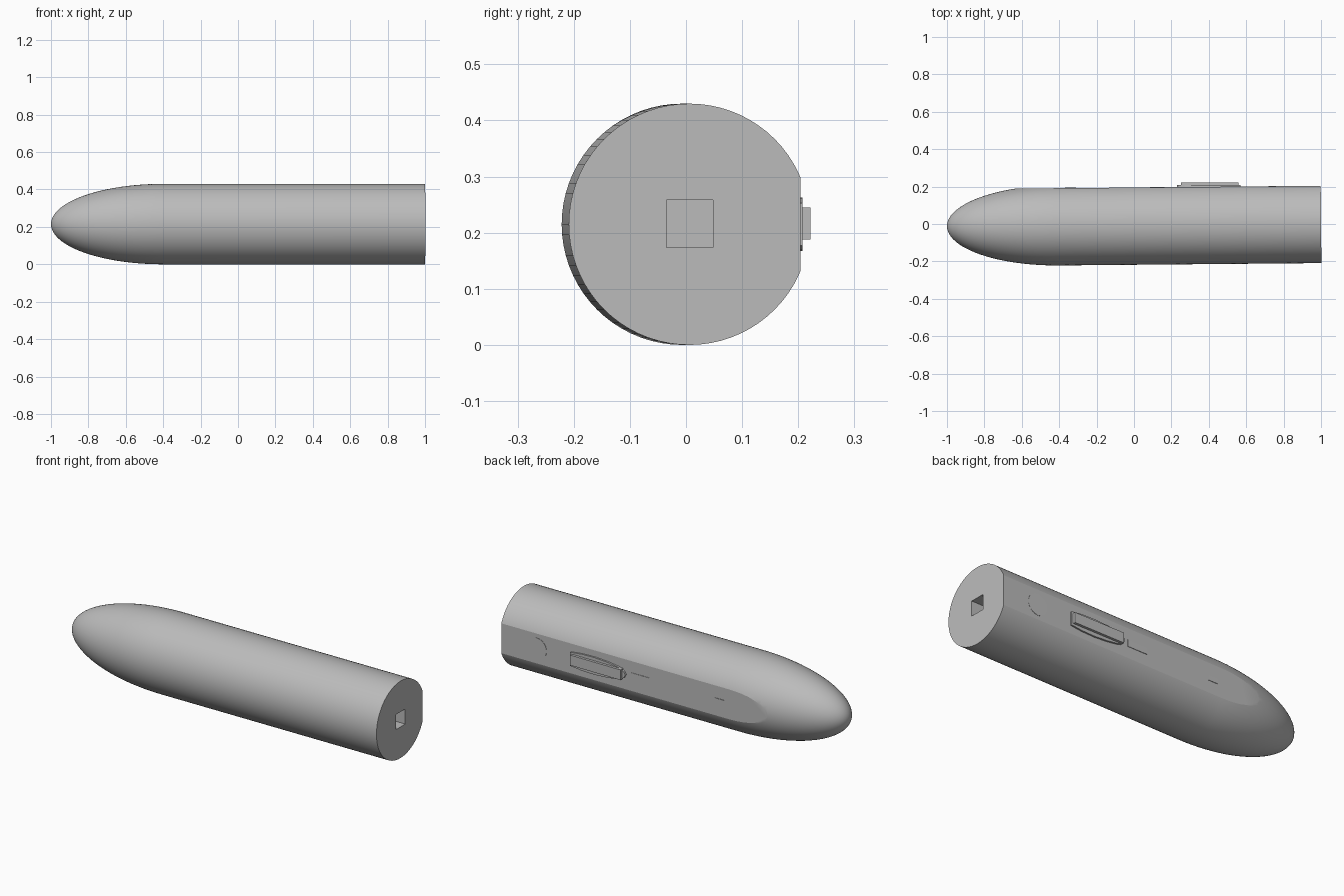
import bpy, bmesh, math
from mathutils import Vector

cube = bpy.data.objects.get("Cube")
if cube:
    bpy.data.objects.remove(cube, do_unlink=True)

R = 0.215          # body radius, also the height of its axis
FLAT = 0.198       # distance of the rear flat from the axis
SHOULDER = -0.4    # where the nose begins
TILT = 0.009       # slight yaw of the body

grey = bpy.data.materials.new("plain grey")
grey.use_nodes = True
colour = (0.5, 0.5, 0.5, 1)
grey.diffuse_color = colour
grey.node_tree.nodes["Principled BSDF"].inputs["Base Color"].default_value = colour


def make(name, bm):
    bmesh.ops.recalc_face_normals(bm, faces=bm.faces)
    mesh = bpy.data.meshes.new(name)
    bm.to_mesh(mesh)
    bm.free()
    obj = bpy.data.objects.new(name, mesh)
    bpy.context.collection.objects.link(obj)
    mesh.materials.append(grey)
    return obj


def box(name, lo, hi):
    bm = bmesh.new()
    bmesh.ops.create_cube(bm, size=1)
    lo, hi = Vector(lo), Vector(hi)
    for v in bm.verts:
        v.co = (lo + hi) / 2 + v.co * (hi - lo)
    return make(name, bm)


def plate(name, outline, y0, y1):
    """Extrude an x-z outline, given relative to the axis, along y."""
    bm = bmesh.new()
    face = bm.faces.new([bm.verts.new((x, y0, R + z)) for x, z in outline])
    new = bmesh.ops.extrude_face_region(bm, geom=[face])["geom"]
    verts = [g for g in new if isinstance(g, bmesh.types.BMVert)]
    bmesh.ops.translate(bm, verts=verts, vec=(0, y1 - y0, 0))
    return make(name, bm)


# Body: revolved half profile with an elliptical nose, then cut flat at the rear
SEG, RINGS = 72, 24
profile = [(1.0, 0.0), (1.0, R)]
for i in range(RINGS + 1):
    a = math.pi / 2 * i / RINGS
    profile.append((SHOULDER - 0.6 * math.sin(a), max(0.0, R * math.cos(a))))
bm = bmesh.new()
verts = [bm.verts.new((x, 0, r)) for x, r in profile]
edges = [bm.edges.new(pair) for pair in zip(verts, verts[1:])]
bmesh.ops.spin(bm, geom=verts + edges, cent=(0, 0, 0), axis=(1, 0, 0),
               angle=math.tau, steps=SEG)
bmesh.ops.remove_doubles(bm, verts=bm.verts, dist=1e-5)
cut = bmesh.ops.bisect_plane(bm, geom=bm.verts[:] + bm.edges[:] + bm.faces[:],
                             plane_co=(0, FLAT, 0), plane_no=(0, 1, 0),
                             clear_outer=True)["geom_cut"]
rim = [g for g in cut if isinstance(g, bmesh.types.BMEdge)]
bmesh.ops.contextual_create(bm, geom=rim)
body = make("body", bm)
body.location = (0, -0.003, R)
body.rotation_euler.z = TILT

# Square socket in the end face
cutter = box("socket_cutter", (0.8, -0.035, 0.174), (1.1, 0.048, 0.258))
cutter.hide_render = True
mod = body.modifiers.new("socket", "BOOLEAN")
mod.object = cutter
mod.solver = "EXACT"
bpy.context.view_layer.objects.active = body
body.select_set(True)
bpy.ops.object.modifier_apply(modifier=mod.name)
bpy.data.objects.remove(cutter, do_unlink=True)
bpy.ops.object.shade_smooth_by_angle(angle=math.radians(16))

# Slider: boat-shaped base with a raised block
upper = [(0.57, 0.038), (0.5, 0.046), (0.42, 0.048), (0.34, 0.043),
         (0.27, 0.033), (0.24, 0.018)]
outline = upper + [(0.23, 0)] + [(x, -z) for x, z in reversed(upper)]
plate("slider_base", outline, 0.18, 0.208)
box("slider", (0.25, 0.19, 0.188), (0.56, 0.222, 0.245))

# Round button, nearly flush, lifted on its nose side
circle = [(0.78 + 0.06 * math.cos(math.tau * i / 40),
           0.06 * math.sin(math.tau * i / 40)) for i in range(40)]
plate("round_button", circle, 0.18, 0.2035)

# Two small ports, standing proud only on the nose side
for name, x, length, half, lift in (("long_port", 0.085, 0.12, 0.019, 0.1985),
                                    ("short_port", -0.37, 0.06, 0.015, 0.1945)):
    box(name, (x, 0.17, R - half), (x + length, lift, R + half))
